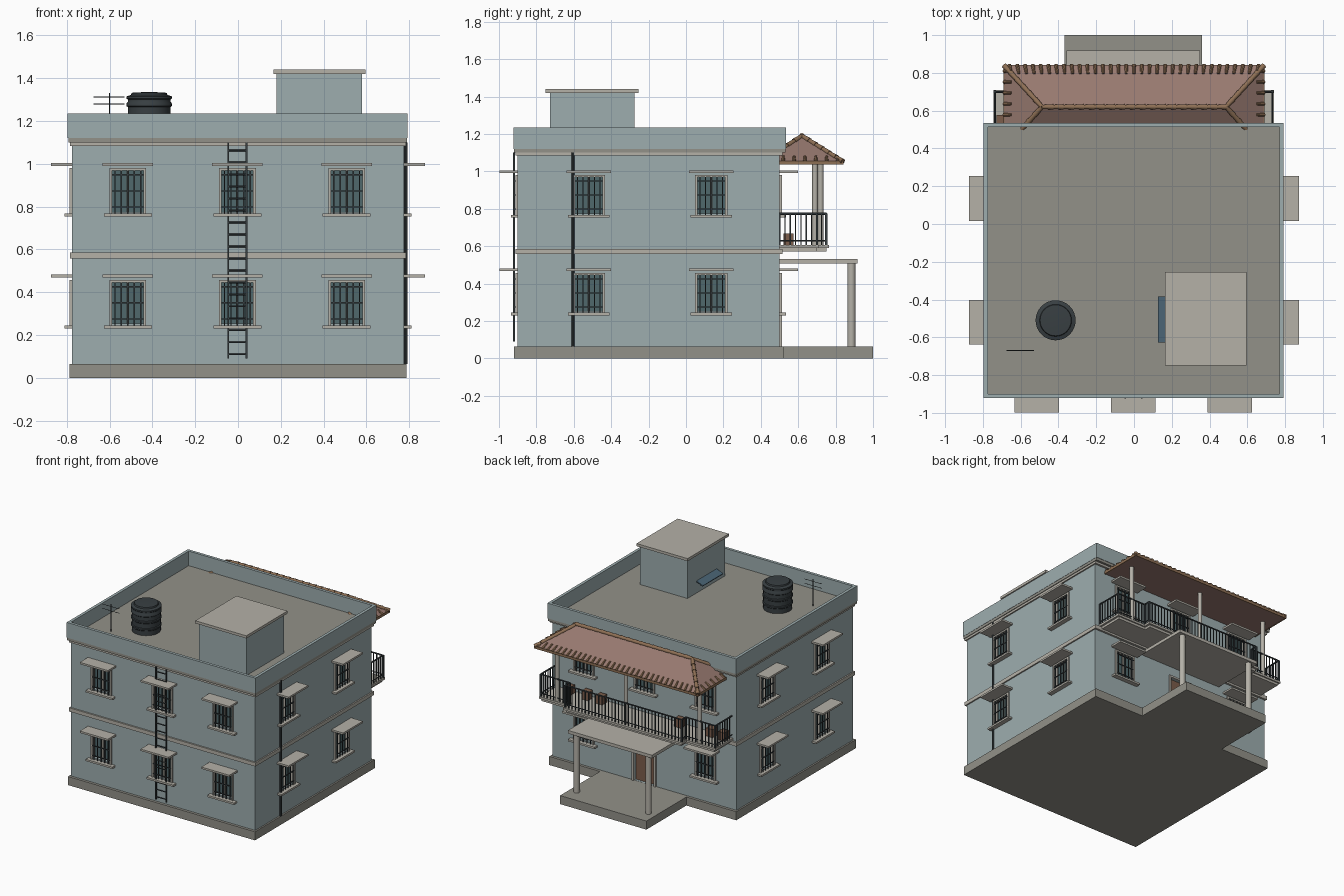
import bpy, bmesh, math
from mathutils import Vector, Matrix

if "Cube" in bpy.data.objects:
    bpy.data.objects.remove(bpy.data.objects["Cube"])

def mat(name, r, g, b):
    m = bpy.data.materials.new(name)
    m.diffuse_color = (r, g, b, 1)
    m.use_nodes = True
    m.node_tree.nodes["Principled BSDF"].inputs["Base Color"].default_value = m.diffuse_color
    return m

WALL = mat("wall_paint", .34, .42, .43)
TRIM = mat("trim", .46, .44, .39)
STONE = mat("concrete", .29, .285, .25)
METAL = mat("dark_metal", .04, .05, .055)
GLASS = mat("glass", .08, .14, .15)
ROOF = mat("roof_tile", .31, .19, .16)
RIDGE = mat("ridge_tile", .27, .16, .09)
WOOD = mat("wood", .2, .11, .07)
BLUE = mat("blue_sheet", .07, .13, .18)

class Part:
    """Collects primitives into one named object."""
    def __init__(self, name, material):
        self.name, self.mat, self.bm = name, material, bmesh.new()

    def box(self, x0, x1, y0, y1, z0, z1):
        m = Matrix.Translation(((x0 + x1) / 2, (y0 + y1) / 2, (z0 + z1) / 2))
        s = Matrix.Diagonal((abs(x1 - x0), abs(y1 - y0), abs(z1 - z0), 1))
        bmesh.ops.create_cube(self.bm, size=1, matrix=m @ s)
        return self

    def rod(self, p, q, r, r2=None, n=8):
        p, q = Vector(p), Vector(q)
        m = Matrix.Translation((p + q) / 2) @ (q - p).to_track_quat('Z', 'Y').to_matrix().to_4x4()
        bmesh.ops.create_cone(self.bm, cap_ends=True, segments=n, radius1=r,
                              radius2=r if r2 is None else r2, depth=(q - p).length, matrix=m)
        return self

    def done(self, smooth=False):
        me = bpy.data.meshes.new(self.name)
        self.bm.to_mesh(me)
        self.bm.free()
        me.materials.append(self.mat)
        ob = bpy.data.objects.new(self.name, me)
        bpy.context.collection.objects.link(ob)
        if smooth:
            bpy.ops.object.select_all(action='DESELECT')
            ob.select_set(True)
            bpy.context.view_layer.objects.active = ob
            bpy.ops.object.shade_smooth_by_angle(angle=math.radians(40))
        return ob

# base, body, bands
Part("plinth", STONE).box(-.787, .787, -.92, .52, 0, .065).box(-.367, .36, .515, 1, 0, .065).done()
body = Part("walls", WALL).box(-.775, .775, -.9, .5, .06, 1.1).done()
Part("floor_bands", TRIM).box(-.785, .785, -.912, .515, .558, .586) \
    .box(-.785, .785, -.912, .515, 1.084, 1.1).done()
Part("roof_slab", STONE).box(-.793, .79, -.92, .532, 1.1, 1.125).done()
par = Part("parapet", WALL)
for y in (-.922, .513):
    par.box(-.796, .792, y, y + .022, 1.12, 1.236)
for x in (-.796, .77):
    par.box(x, x + .022, -.9, .513, 1.12, 1.236)
par.done()

# windows: u runs along the wall, d outwards from it
SIDES = {
    "front": lambda u, d: (u, -.9 - d),
    "back": lambda u, d: (u, .5 + d),
    "right": lambda u, d: (.775 + d, u),
    "left": lambda u, d: (-.775 - d, u),
}
cut = Part("window_cutter", WALL)
panes, frames = Part("window_panes", GLASS), Part("window_frames", TRIM)
bars, hoods = Part("window_grilles", METAL), Part("window_hoods", TRIM)

def wbox(part, f, u0, u1, d0, d1, z0, z1):
    (xa, ya), (xb, yb) = f(u0, d0), f(u1, d1)
    part.box(min(xa, xb), max(xa, xb), min(ya, yb), max(ya, yb), z0, z1)

def window(f, u, z):
    w, h = .086, .215
    wbox(cut, f, u - w + .01, u + w - .01, -.025, .05, z + .01, z + h - .01)
    wbox(panes, f, u - w + .009, u + w - .009, -.028, -.022, z + .009, z + h - .009)
    for s in (-1, 1):                                   # jambs
        wbox(frames, f, u + s * (w - .012), u + s * w, -.022, .012, z, z + h)
    wbox(frames, f, u - w + .012, u + w - .012, -.022, .012, z + h - .012, z + h)
    wbox(frames, f, u - .006, u + .006, -.022, -.012, z, z + h - .012)
    wbox(frames, f, u - .112, u + .112, -.02, .035, z - .012, z + .002)   # sill
    wbox(hoods, f, u - .118, u + .118, -.01, .098, z + h + .01, z + h + .024)
    for i in range(-2, 3):                              # grille
        wbox(bars, f, u + i * .03 - .003, u + i * .03 + .003, .006, .012, z + .002, z + h - .01)
    for t in (.15, .5, .85):
        wbox(bars, f, u - w + .01, u + w - .01, .007, .013, z + t * h - .003, z + t * h + .003)

for side, f in SIDES.items():
    for z in (.243, .766):
        us = (-.515, -.003, .508) if side in ("front", "back") else (-.52, .135)
        for u in us:
            if not (side == "back" and z < .5 and abs(u) < .1):
                window(f, u, z)
for p in (panes, frames, bars, hoods):
    p.done()
# entrance door
cut.box(-.085, .085, .475, .56, .066, .42)
Part("door", WOOD).box(-.085, .085, .474, .482, .065, .42).box(-.07, -.01, .482, .487, .1, .39) \
    .box(.01, .07, .482, .487, .1, .39).done()
Part("door_frame", TRIM).box(-.1, -.085, .48, .512, .065, .435).box(.085, .1, .48, .512, .065, .435) \
    .box(-.085, .085, .48, .512, .42, .435).done()
cutter = cut.done()
cutter.hide_render = True
cutter.hide_set(True)
mod = body.modifiers.new("openings", 'BOOLEAN')
mod.object, mod.operation, mod.solver = cutter, 'DIFFERENCE', 'EXACT'

# ladder and drain pipe
lad = Part("ladder", METAL)
for x in (-.046, .04):
    lad.box(x - .004, x + .004, -.924, -.914, .09, 1.1)
for i in range(18):
    lad.rod((-.046, -.919, .11 + i * .056), (.04, -.919, .11 + i * .056), .004, n=6)
lad.done()
Part("drain_pipe", METAL).rod((.783, -.605, .065), (.783, -.605, 1.1), .008).done(True)

# roof stair room, with a small sheet over its low door
Part("stair_room", WALL).box(.18, .58, -.727, -.275, 1.12, 1.42).done()
Part("stair_room_roof", TRIM).box(.165, .595, -.75, -.255, 1.42, 1.44).done()
sheet = Part("stair_door_sheet", BLUE).box(-.035, .03, -.122, .122, -.004, .004) \
    .box(-.02, .03, -.09, -.082, -.03, 0).box(-.02, .03, .082, .09, -.03, 0).done()
sheet.location, sheet.rotation_euler = (.16, -.505, 1.205), (0, math.radians(-22), 0)

# water tank: turned profile
tank = Part("water_tank", METAL)
prof = [(.0, 1.125), (.1, 1.125), (.1, 1.16), (.105, 1.165), (.105, 1.175), (.1, 1.18), (.1, 1.215),
        (.105, 1.22), (.105, 1.23), (.1, 1.235), (.1, 1.265), (.106, 1.27), (.106, 1.282), (.1, 1.29),
        (.1, 1.3), (.106, 1.305), (.106, 1.315), (.085, 1.322), (.082, 1.332), (.0, 1.337)]
vs = [tank.bm.verts.new((-.415 + r, -.51, z)) for r, z in prof]
es = [tank.bm.edges.new(e) for e in zip(vs, vs[1:])]
bmesh.ops.spin(tank.bm, geom=vs + es, cent=(-.415, -.51, 0), axis=(0, 0, 1), angle=2 * math.pi, steps=32)
bmesh.ops.remove_doubles(tank.bm, verts=tank.bm.verts[:], dist=.0005)
bmesh.ops.recalc_face_normals(tank.bm, faces=tank.bm.faces[:])
tank.done(True)
ant = Part("aerial", METAL).rod((-.6, -.67, 1.125), (-.6, -.67, 1.33), .003, n=6)
for z in (1.28, 1.313):
    ant.rod((-.675, -.67, z), (-.53, -.67, z), .002, n=6)
ant.done()

# porch and balcony
Part("porch_roof", TRIM).box(-.357, .35, .5, .918, .508, .532).done()
Part("balcony_floor", TRIM).box(-.745, .74, .5, .71, .59, .606) \
    .box(-.5, .5, .7, .765, .59, .606).box(-.73, .725, .5, .7, .572, .59).box(-.485, .485, .7, .75, .572, .59).done()
cols = Part("columns", TRIM)
for x in (-.305, .3):
    cols.rod((x, .885, .065), (x, .885, .508), .021, n=20)
for x in (-.6, 0, .6):
    y = .69 if x else .72
    cols.rod((x, y, .606), (x, y, 1.06), .015, n=16)
cols.done(True)
rail = Part("balcony_railing", METAL)
path = [(.732, .5), (.732, .7), (.49, .7), (.49, .75), (-.49, .75), (-.49, .7), (-.737, .7), (-.737, .5)]
for a, b in zip(path, path[1:]):
    a, b = Vector((*a, 0)), Vector((*b, 0))
    for z, r in ((.774, .006), (.63, .004)):
        rail.rod(a + Vector((0, 0, z)), b + Vector((0, 0, z)), r, n=6)
    n = max(1, round((b - a).length / .028))
    for i in range(n):
        p = a.lerp(b, i / n)
        w = .006 if i == 0 else .003
        rail.box(p.x - w, p.x + w, p.y - w, p.y + w, .606, .774)
rail.done()
pots = Part("planters", WOOD)
for x in (-.7, -.6, -.33, .33, .45, .6):
    pots.box(x - .028, x + .028, .52, .576, .606, .668)
pots.done()

# hipped balcony roof
hip = Part("balcony_roof", ROOF)
def P(x, y, z): return hip.bm.verts.new((x, y, z))
E, R, B = 1.056, 1.19, 1.115
v = {}
for s in (-1, 1):
    v[s] = [P(s * .685, .5, E), P(s * .685, .838, E), P(s * .487, .62, R), P(s * .597, .5, B),
            P(s * .685, .5, E - .018), P(s * .685, .838, E - .018)]
L, Q = v[-1], v[1]
for f in ([L[1], Q[1], Q[2], L[2]], [L[2], Q[2], Q[3], L[3]], [L[0], L[1], L[2], L[3]],
          [Q[0], Q[1], Q[2], Q[3]], [L[4], L[5], Q[5], Q[4]], [L[5], Q[5], Q[1], L[1]],
          [L[4], L[5], L[1], L[0]], [Q[4], Q[5], Q[1], Q[0]], [L[4], Q[4], Q[0], Q[3], L[3], L[0]]):
    hip.bm.faces.new(f)
bmesh.ops.recalc_face_normals(hip.bm, faces=hip.bm.faces[:])
hip.done()
caps = Part("ridge_tiles", RIDGE)
def run(a, b):
    a, b = Vector(a), Vector(b)
    n = round((b - a).length / .055)
    for i in range(n):
        caps.rod(a.lerp(b, i / n), a.lerp(b, (i + 1.12) / n), .011, .015, 10)
run((-.487, .62, R), (.487, .62, R))
for s in (-1, 1):
    run((s * .487, .62, R), (s * .683, .834, E))
    run((s * .487, .62, R), (s * .59, .507, B))
    for i in range(6):                                  # side eave tiles
        y = .52 + i * .058
        caps.rod((s * .69, y, E - .002), (s * .65, y, E + .025), .01, .007)
for i in range(33):                                     # front eave tiles
    x = -.66 + i * 1.32 / 32
    caps.rod((x, .843, E - .002), (x * .985, .795, E + .027), .01, .007)
caps.done(True)
Part("eave_board", RIDGE).box(-.69, .69, .834, .842, 1.036, 1.056).box(-.69, -.682, .5, .834, 1.036, 1.056) \
    .box(.682, .69, .5, .834, 1.036, 1.056).done()
